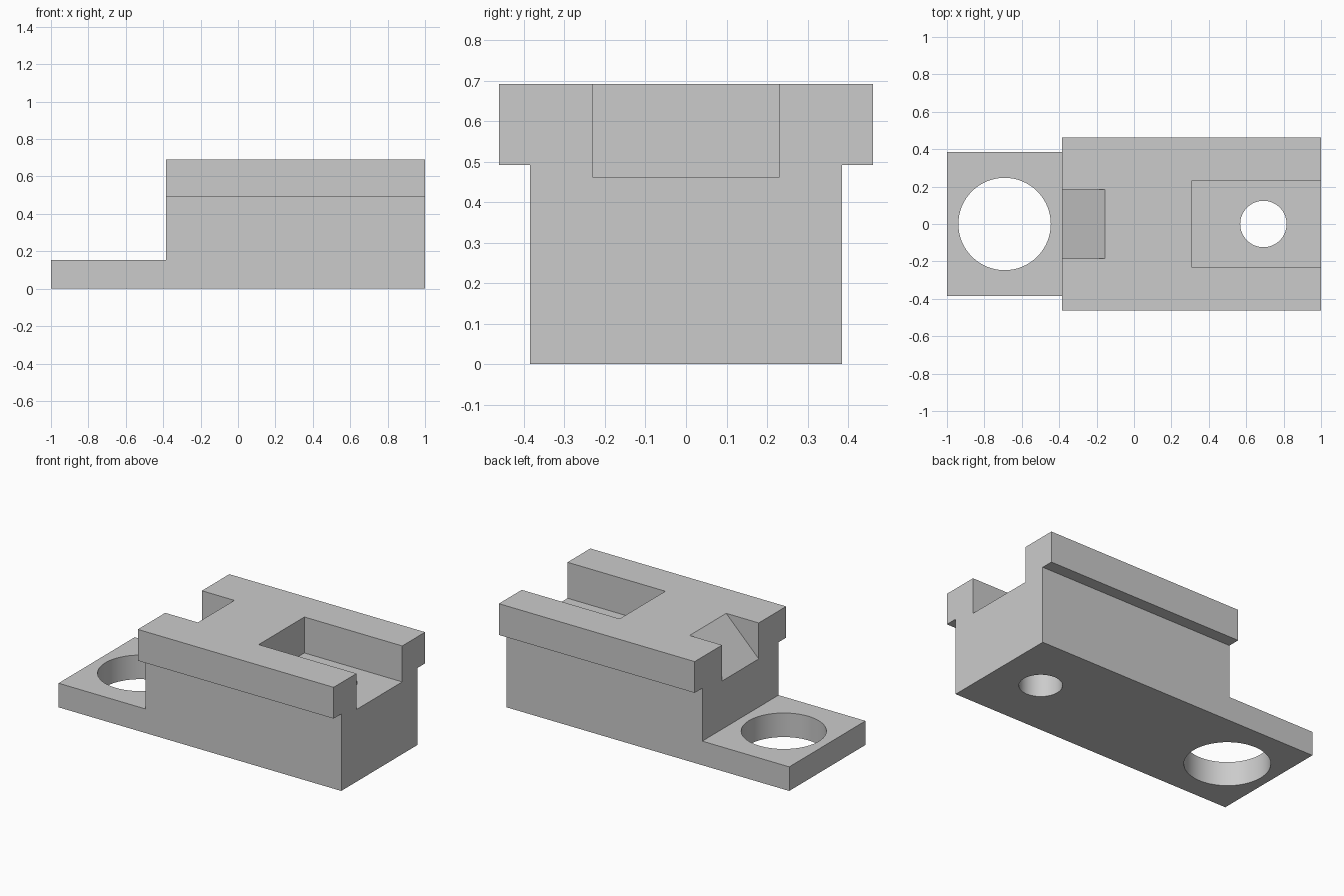
import bpy
import bmesh
from mathutils import Matrix

if "Cube" in bpy.data.objects:
    bpy.data.objects.remove(bpy.data.objects["Cube"], do_unlink=True)

grey = bpy.data.materials.new("plain grey")
grey.use_nodes = True
colour = (0.6, 0.6, 0.6, 1)
grey.diffuse_color = colour
grey.node_tree.nodes["Principled BSDF"].inputs["Base Color"].default_value = colour

# Main dimensions
STEP_X, BASE_Y, RAIL_Y = -0.385, 0.385, 0.462
PLATE_Z, RAIL_Z, FLOOR_Z, TOP_Z = 0.154, 0.492, 0.462, 0.692
OVER = 0.1


def add_object(name, bm):
    bmesh.ops.recalc_face_normals(bm, faces=bm.faces)
    mesh = bpy.data.meshes.new(name)
    bm.to_mesh(mesh)
    bm.free()
    mesh.materials.append(grey)
    obj = bpy.data.objects.new(name, mesh)
    bpy.context.collection.objects.link(obj)
    return obj


def prism(name, profile, low, high):
    """Extrude an x-z profile along y."""
    bm = bmesh.new()
    face = bm.faces.new([bm.verts.new((x, low, z)) for x, z in profile])
    moved = bmesh.ops.extrude_face_region(bm, geom=[face])["geom"]
    verts = [v for v in moved if isinstance(v, bmesh.types.BMVert)]
    bmesh.ops.translate(bm, verts=verts, vec=(0, high - low, 0))
    return add_object(name, bm)


def cylinder(name, x, radius):
    bm = bmesh.new()
    bmesh.ops.create_cone(bm, cap_ends=True, segments=64, radius1=radius,
                          radius2=radius, depth=2, matrix=Matrix.Translation((x, 0, 0)))
    return add_object(name, bm)


def apply_boolean(target, tool, operation):
    mod = target.modifiers.new(tool.name, 'BOOLEAN')
    mod.operation, mod.solver, mod.object = operation, 'EXACT', tool
    bpy.context.view_layer.objects.active = target
    bpy.ops.object.modifier_apply(modifier=mod.name)
    bpy.data.objects.remove(tool, do_unlink=True)


# Stepped body with a low mounting plate
body = prism("mounting_block", [(-1, 0), (1, 0), (1, TOP_Z), (STEP_X, TOP_Z),
                                (STEP_X, PLATE_Z), (-1, PLATE_Z)], -BASE_Y, BASE_Y)

# Overhanging top rails
rail = prism("top_rails", [(STEP_X, RAIL_Z), (1, RAIL_Z), (1, TOP_Z), (STEP_X, TOP_Z)],
             -RAIL_Y, RAIL_Y)
apply_boolean(body, rail, 'UNION')

# Open-ended pocket
pocket = prism("pocket_cutter", [(0.308, FLOOR_Z), (1 + OVER, FLOOR_Z),
                                 (1 + OVER, TOP_Z + OVER), (0.308, TOP_Z + OVER)],
               -0.231, 0.231)

# Sloped notch above the plate
notch_end = STEP_X + TOP_Z - FLOOR_Z
notch = prism("notch_cutter", [(STEP_X - OVER, FLOOR_Z), (STEP_X, FLOOR_Z),
                               (notch_end, TOP_Z), (notch_end, TOP_Z + OVER),
                               (STEP_X - OVER, TOP_Z + OVER)], -0.185, 0.185)

# Through holes
large_hole = cylinder("large_hole_cutter", -0.692, 0.247)
small_hole = cylinder("small_hole_cutter", 0.692, 0.124)

for cutter in (pocket, notch, large_hole, small_hole):
    apply_boolean(body, cutter, 'DIFFERENCE')

# Smooth hole walls, crisp edges
bpy.ops.object.select_all(action='DESELECT')
body.select_set(True)
bpy.context.view_layer.objects.active = body
bpy.ops.object.shade_smooth_by_angle()
